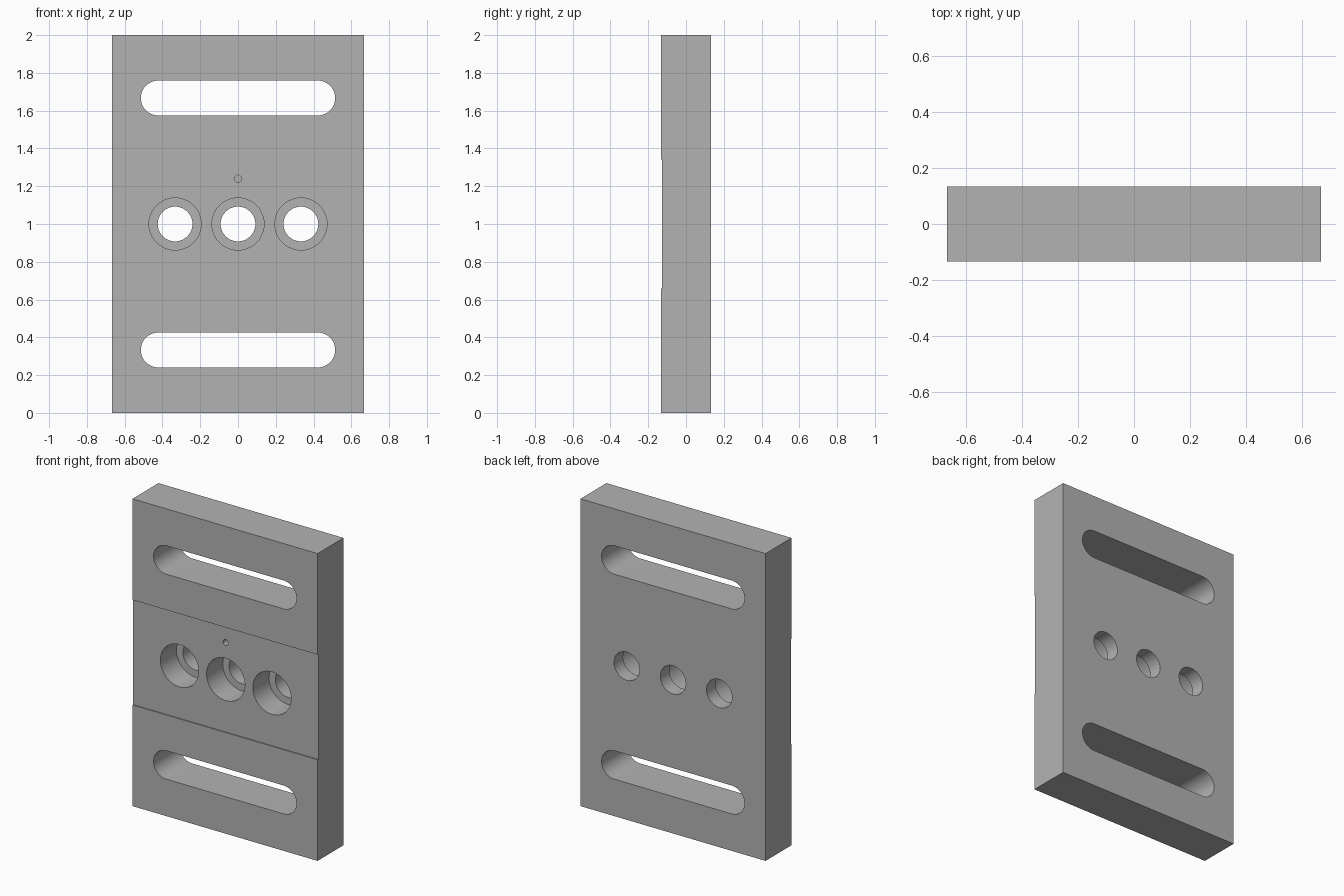
import bpy
import bmesh
from math import pi, cos, sin
from mathutils import Matrix

cube = bpy.data.objects.get("Cube")
if cube:
    bpy.data.objects.remove(cube, do_unlink=True)

WIDTH, DEPTH, HEIGHT = 1.333, 0.267, 2.0
FRONT = -DEPTH / 2
MID = HEIGHT / 2

metal = bpy.data.materials.new("plain grey metal")
metal.use_nodes = True
grey = (0.45, 0.45, 0.45, 1)
metal.diffuse_color = grey
metal.node_tree.nodes["Principled BSDF"].inputs["Base Color"].default_value = grey


def new_object(name, bm):
    bmesh.ops.recalc_face_normals(bm, faces=bm.faces)
    mesh = bpy.data.meshes.new(name)
    bm.to_mesh(mesh)
    bm.free()
    mesh.materials.append(metal)
    obj = bpy.data.objects.new(name, mesh)
    bpy.context.collection.objects.link(obj)
    return obj


def box(name, size, centre):
    bm = bmesh.new()
    bmesh.ops.create_cube(bm, size=1, matrix=Matrix.Translation(centre) @ Matrix.Diagonal((*size, 1)))
    return new_object(name, bm)


def capsule(name, x, z, radius, y0, y1, half_run=0.0, steps=24):
    """Round (or slot-shaped) prism running along y."""
    bm = bmesh.new()
    outline = []
    for side in (1, -1):
        for i in range(steps + (half_run > 0)):
            a = -side * pi / 2 + side * pi * i / steps if side > 0 else pi / 2 + pi * i / steps
            outline.append((x + side * half_run + radius * cos(a), z + radius * sin(a)))
    face = bm.faces.new([bm.verts.new((px, y0, pz)) for px, pz in outline])
    moved = bmesh.ops.extrude_face_region(bm, geom=[face])["geom"]
    verts = [g for g in moved if isinstance(g, bmesh.types.BMVert)]
    bmesh.ops.translate(bm, verts=verts, vec=(0, y1 - y0, 0))
    return new_object(name, bm)


# Main slab
plate = box("mounting_plate", (WIDTH, DEPTH, HEIGHT), (0, 0, MID))

# Shallow recess band across the front
cutters = [box("recess_cutter", (2, 0.2, 0.684), (0, FRONT - 0.1 + 0.007, MID))]

# Long slots above and below
for side in (-1, 1):
    cutters.append(capsule("slot_cutter", 0, MID + side * 0.667, 0.0925, -0.3, 0.3, half_run=0.422))

# Counterbored bolt holes
for x in (-0.333, 0, 0.333):
    cutters.append(capsule("counterbore_cutter", x, MID, 0.138, -0.3, 0.04))
    cutters.append(capsule("bolt_hole_cutter", x, MID, 0.092, -0.31, 0.3))

# Small blind pin hole above the middle bolt hole
cutters.append(capsule("pin_hole_cutter", 0, MID + 0.24, 0.019, -0.3, -0.05, steps=12))

# Apply each cut in turn
bpy.ops.object.select_all(action="DESELECT")
bpy.context.view_layer.objects.active = plate
plate.select_set(True)
for cutter in cutters:
    cutter.hide_render = True
    mod = plate.modifiers.new("cut", "BOOLEAN")
    mod.operation = "DIFFERENCE"
    mod.solver = "EXACT"
    mod.object = cutter
    bpy.ops.object.modifier_apply(modifier=mod.name)
    bpy.data.objects.remove(cutter, do_unlink=True)

bpy.ops.object.shade_smooth_by_angle(angle=pi / 6)
